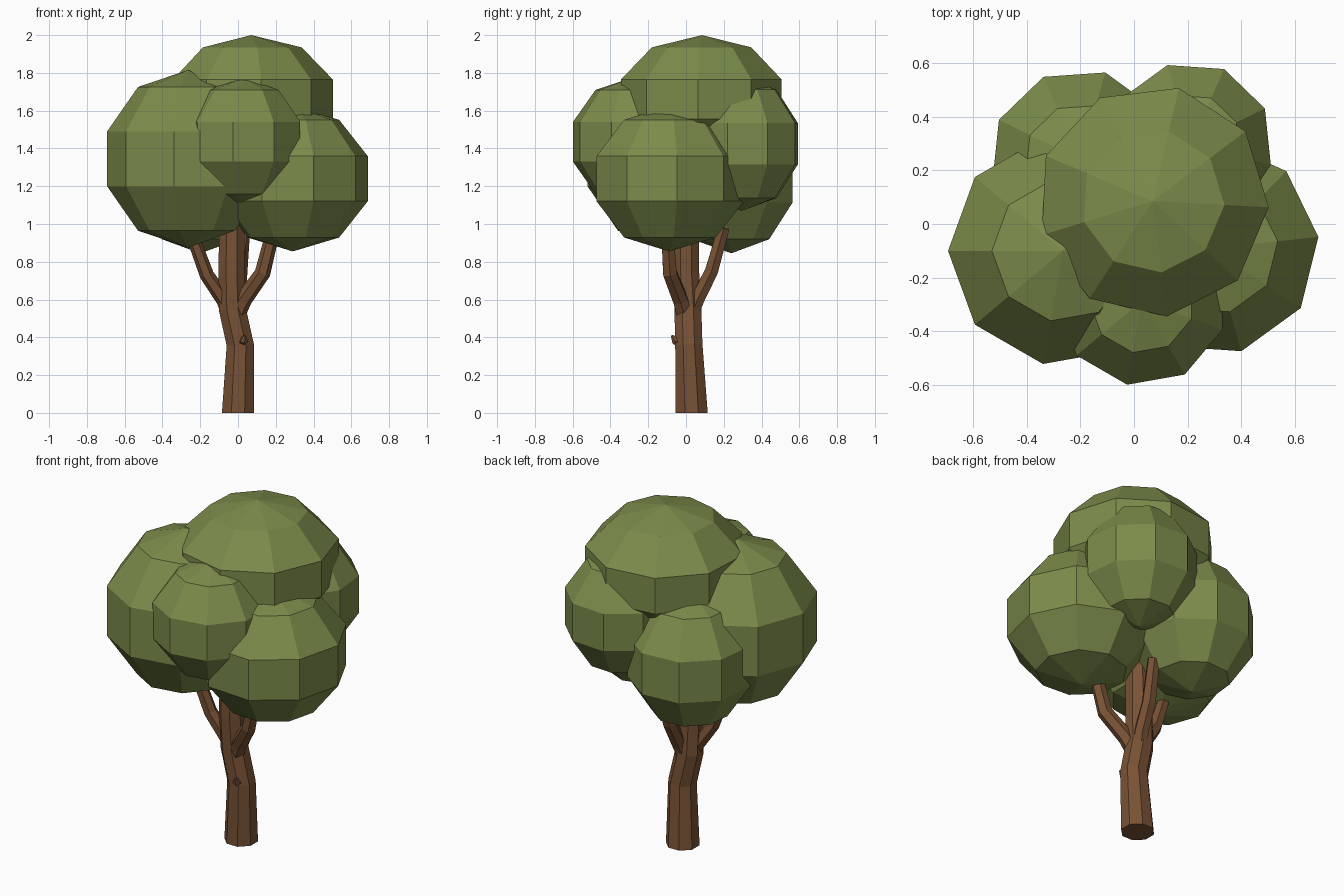
import bpy, bmesh, math
from mathutils import Vector

cube = bpy.data.objects.get("Cube")
if cube:
    bpy.data.objects.remove(cube, do_unlink=True)


def make_material(name, color):
    mat = bpy.data.materials.new(name)
    mat.use_nodes = True
    mat.diffuse_color = color
    mat.node_tree.nodes["Principled BSDF"].inputs["Base Color"].default_value = color
    return mat


bark = make_material("bark_brown", (0.19, 0.085, 0.036, 1))
leaf = make_material("leaf_green", (0.2, 0.26, 0.07, 1))


def foliage(name, center, radius, height, turn):
    """Faceted leaf clump: a coarse, flat-shaded sphere."""
    bpy.ops.mesh.primitive_uv_sphere_add(
        segments=9, ring_count=5, radius=1, location=center,
        rotation=(0, 0, math.radians(turn)))
    obj = bpy.context.object
    obj.name = name
    obj.scale = (radius, radius, height)
    obj.data.materials.append(leaf)


def limb(name, path, sides, turn=0.0):
    """Sweep a tapering polygon along (x, y, z, radius) points."""
    bm = bmesh.new()
    points = [Vector(p[:3]) for p in path]
    rings = []
    for i, p in enumerate(points):
        if i == 0 and p.z == 0:
            axis = Vector((0, 0, 1))
        else:
            axis = points[min(i + 1, len(points) - 1)] - points[max(i - 1, 0)]
        spin = Vector((0, 0, 1)).rotation_difference(axis.normalized())
        ring = []
        for k in range(sides):
            a = turn + math.tau * k / sides
            offset = Vector((math.cos(a), math.sin(a), 0)) * path[i][3]
            ring.append(bm.verts.new(p + spin @ offset))
        rings.append(ring)
    for low, high in zip(rings, rings[1:]):
        for k in range(sides):
            n = (k + 1) % sides
            bm.faces.new((low[k], low[n], high[n], high[k]))
    bm.faces.new(rings[0][::-1])
    bm.faces.new(rings[-1])
    mesh = bpy.data.meshes.new(name)
    bm.to_mesh(mesh)
    bm.free()
    mesh.materials.append(bark)
    bpy.context.collection.objects.link(bpy.data.objects.new(name, mesh))


# Trunk, continuing as the central limb
limb("trunk", [(0, 0.03, 0, 0.092), (0.012, 0.015, 0.36, 0.078),
               (-0.03, 0.01, 0.55, 0.077), (-0.035, 0.0, 0.75, 0.075),
               (-0.03, 0.0, 1.15, 0.07)], 8, math.pi / 8)

# Branches
limb("right_branch", [(-0.03, 0.01, 0.5, 0.045), (-0.075, 0.0, 0.6, 0.042),
                      (-0.165, -0.02, 0.73, 0.038), (-0.25, -0.04, 0.96, 0.034)], 6)
limb("left_branch", [(-0.02, 0.0, 0.5, 0.05), (0.03, -0.03, 0.6, 0.045),
                     (0.13, -0.085, 0.74, 0.042), (0.19, -0.1, 0.98, 0.036)], 6)
limb("back_branch", [(-0.02, 0.02, 0.5, 0.045), (0.0, 0.06, 0.6, 0.042),
                     (0.01, 0.135, 0.75, 0.04), (0.03, 0.2, 0.98, 0.035)], 6)

# Broken twig on the front of the trunk
limb("twig_stub", [(0.025, -0.02, 0.37, 0.03), (0.03, -0.06, 0.385, 0.022),
                   (0.035, -0.075, 0.41, 0.006)], 5)

# Leaf clumps
foliage("crown_top", (0.07, 0.085, 1.66), 0.455, 0.34, 27)
foliage("crown_front", (0.03, -0.285, 1.435), 0.335, 0.34, 10)
foliage("crown_left", (0.29, -0.09, 1.24), 0.42, 0.385, -4)
foliage("crown_right", (-0.265, -0.1, 1.345), 0.45, 0.47, 10)
foliage("crown_back_left", (0.21, 0.295, 1.425), 0.325, 0.355, 16)
foliage("crown_back_right", (-0.2, 0.24, 1.235), 0.355, 0.39, 24)
